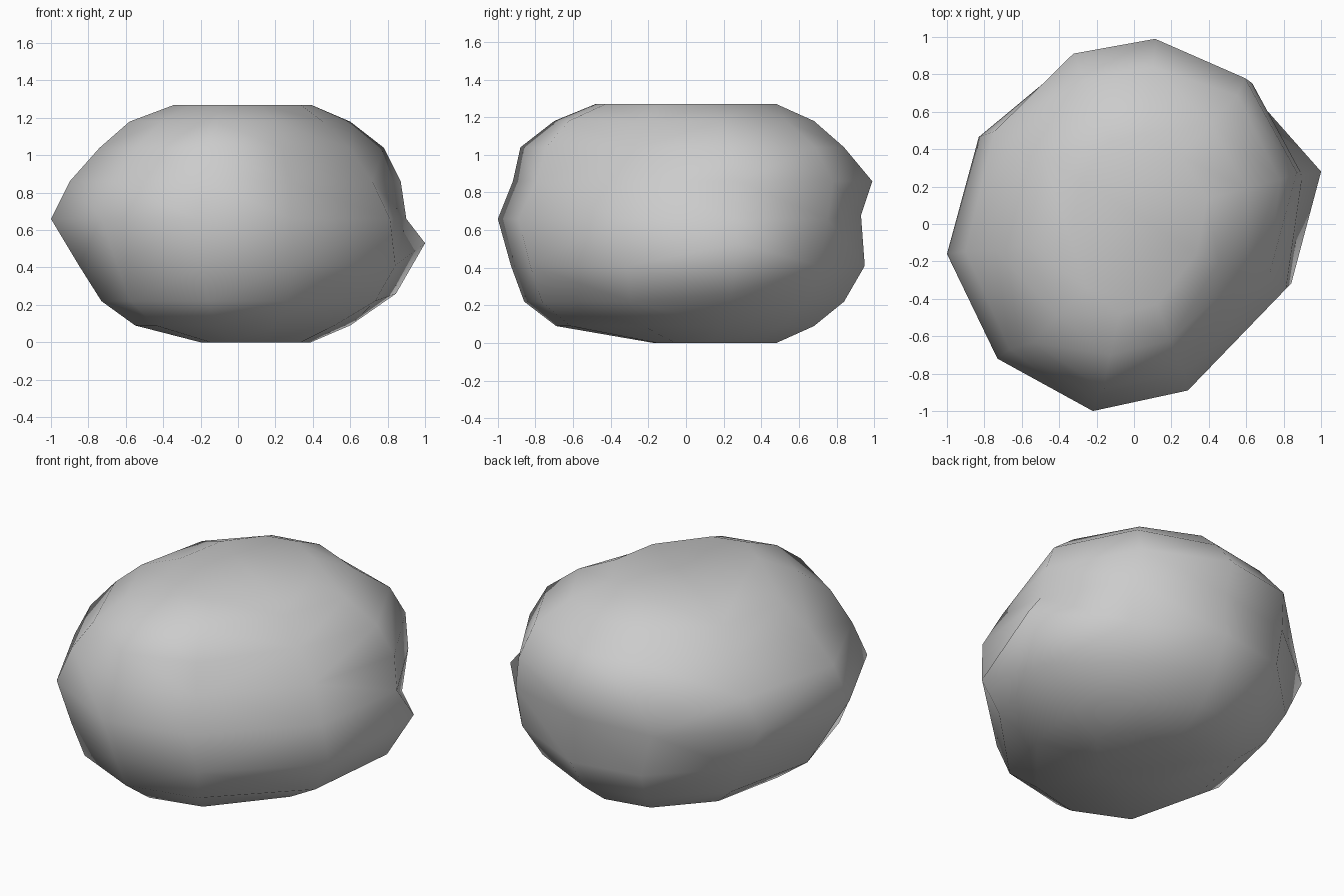
import bpy, bmesh

if "Cube" in bpy.data.objects:
    bpy.data.objects.remove(bpy.data.objects["Cube"])

# Irregular ten-sided outline at the widest part, seen from above
outline = [(1.0, .28), (.65, .75), (.13, 1.0), (-.36, .92), (-.83, .50),
           (-1.0, -.16), (-.73, -.72), (-.22, -1.0), (.32, -.89), (.86, -.33)]

# Horizontal layers: height, then reach to -x, +x, -y, +y
layers = [(0, .20, .39, .17, .48), (.09, .55, .60, .69, .68),
          (.22, .73, .82, .86, .84), (.41, .85, .95, .93, .95),
          (.66, 1.0, .90, 1.0, .93), (.86, .90, .87, .92, .99),
          (1.04, .74, .78, .88, .84), (1.18, .58, .60, .70, .68),
          (1.27, .34, .39, .48, .48)]

# Chips and bumps: (layer, corner) -> scale outward, lift
chips = {(3, 0): (1.053, .12), (2, 0): (1.03, .04),
         (4, 1): (1.08, 0), (5, 1): (1.05, 0), (6, 1): (1.09, 0), (7, 1): (1.05, 0),
         (2, 9): (1.04, 0), (3, 9): (1.03, 0), (4, 9): (1.05, 0),
         (5, 9): (.96, 0), (6, 9): (.89, 0), (7, 9): (.88, 0),
         (5, 8): (.97, 0), (6, 8): (.95, 0),
         (1, 6): (1.10, 0), (2, 6): (1.08, 0), (3, 6): (1.04, 0),
         (5, 6): (1.01, 0), (7, 6): (.97, 0), (4, 2): (1.0, .02)}

bm = bmesh.new()
rings = []
for i, (z, xn, xp, yn, yp) in enumerate(layers):
    ring = []
    for j, (x, y) in enumerate(outline):
        s, lift = chips.get((i, j), (1, 0))
        ring.append(bm.verts.new((x * s * (xp if x > 0 else xn),
                                  y * s * (yp if y > 0 else yn), z + lift)))
    rings.append(ring)

# Skin between layers, then flat base and top
n = len(outline)
for a, b in zip(rings, rings[1:]):
    for j in range(n):
        k = (j + 1) % n
        bm.faces.new((a[j], a[k], b[k], b[j]))
bm.faces.new(rings[0][::-1])
bm.faces.new(rings[-1])
bmesh.ops.triangulate(bm, faces=bm.faces[:])
bmesh.ops.recalc_face_normals(bm, faces=bm.faces[:])
for f in bm.faces:
    f.smooth = True

mesh = bpy.data.meshes.new("boulder")
bm.to_mesh(mesh)
bm.free()
rock = bpy.data.objects.new("boulder", mesh)
bpy.context.collection.objects.link(rock)
